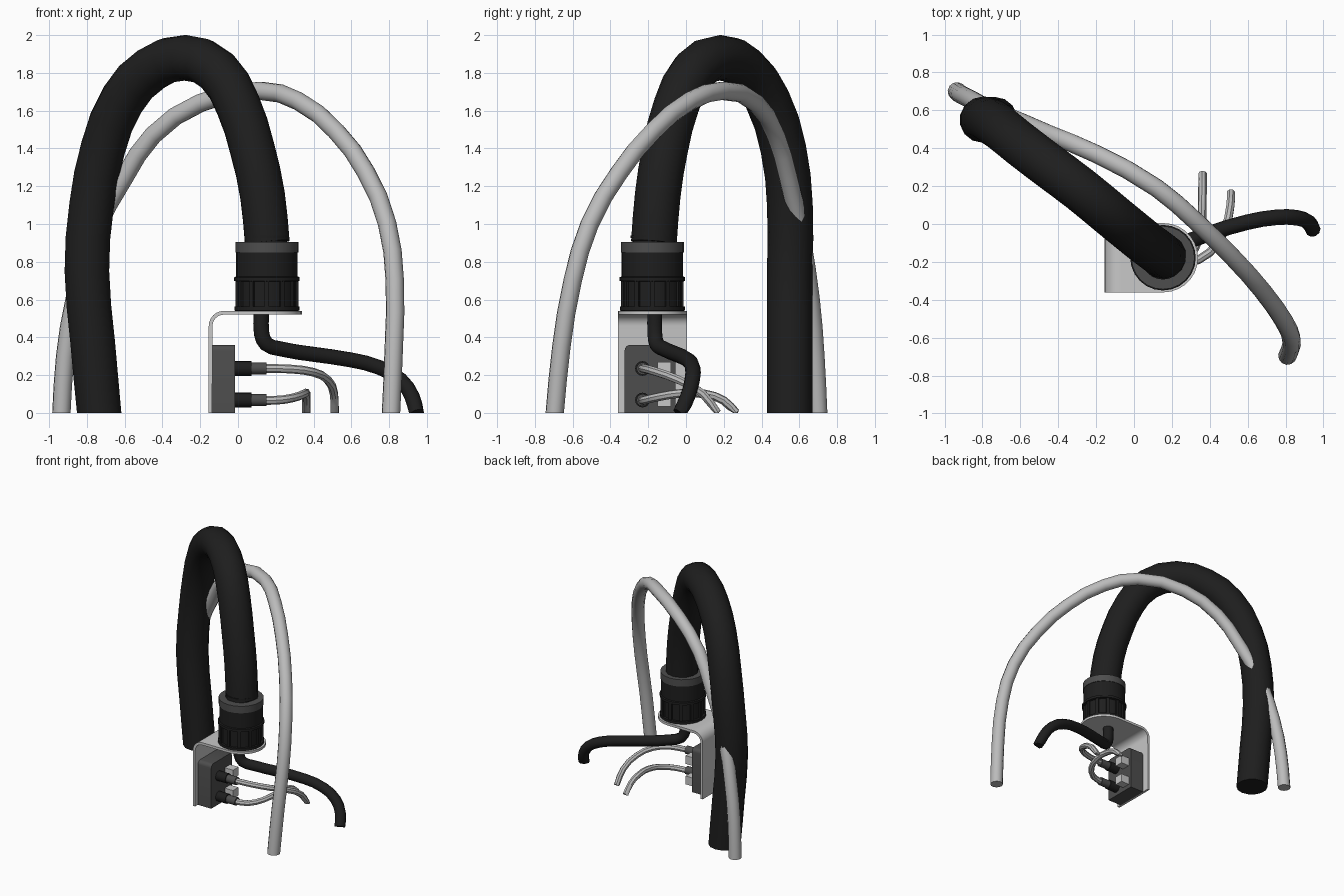
import bpy, bmesh, math
from mathutils import Vector

if "Cube" in bpy.data.objects:
    bpy.data.objects.remove(bpy.data.objects["Cube"])


def material(name, v):
    m = bpy.data.materials.new(name)
    m.diffuse_color = (v, v, v, 1)
    m.use_nodes = True
    m.node_tree.nodes["Principled BSDF"].inputs["Base Color"].default_value = m.diffuse_color
    return m


BLACK = material("black rubber", 0.013)
GREY = material("dark grey", 0.075)
LIGHT = material("light grey plastic", 0.50)
METAL = material("pale metal", 0.58)


def finish(ob, mat, smooth=True):
    ob.data.materials.clear()
    ob.data.materials.append(mat)
    bpy.ops.object.select_all(action='DESELECT')
    ob.select_set(True)
    bpy.context.view_layer.objects.active = ob
    if smooth:
        bpy.ops.object.shade_smooth_by_angle(angle=math.radians(40))
    return ob


def from_bmesh(name, bm, mat, smooth=True):
    bmesh.ops.recalc_face_normals(bm, faces=bm.faces)
    me = bpy.data.meshes.new(name)
    bm.to_mesh(me)
    bm.free()
    ob = bpy.data.objects.new(name, me)
    bpy.context.collection.objects.link(ob)
    return finish(ob, mat, smooth)


def tube(name, pts, r, mat, res=4):
    """Round hose through the points, cut flat at the floor."""
    cu = bpy.data.curves.new(name, 'CURVE')
    cu.dimensions = '3D'
    cu.bevel_depth, cu.bevel_resolution = r, res
    cu.use_fill_caps = True
    cu.resolution_u = 2
    sp = cu.splines.new('BEZIER')
    sp.bezier_points.add(len(pts) - 1)
    for bp, p in zip(sp.bezier_points, pts):
        bp.co = p
        bp.handle_left_type = bp.handle_right_type = 'AUTO'
    ob = bpy.data.objects.new(name, cu)
    bpy.context.collection.objects.link(ob)
    bpy.ops.object.select_all(action='DESELECT')
    ob.select_set(True)
    bpy.context.view_layer.objects.active = ob
    bpy.ops.object.convert(target='MESH')
    ob = bpy.context.view_layer.objects.active
    for v in ob.data.vertices:
        if v.co.z < 0.012:
            v.co.z = 0
    return finish(ob, mat)


def lathe(name, profile, centre, mat, axis='Z', n=24):
    """Closed solid of revolution from (radius, height) pairs."""
    bm = bmesh.new()
    rings = []
    for r, h in profile:
        ring = []
        for i in range(n):
            a = 2 * math.pi * i / n
            c, s = r * math.cos(a), r * math.sin(a)
            p = Vector((c, s, h)) if axis == 'Z' else Vector((h, c, s))
            ring.append(bm.verts.new(p + Vector(centre)))
        rings.append(ring)
    for a, b in zip(rings, rings[1:]):
        for i in range(n):
            bm.faces.new((a[i], a[(i + 1) % n], b[(i + 1) % n], b[i]))
    bm.faces.new(rings[0])
    bm.faces.new(rings[-1])
    return from_bmesh(name, bm, mat)


def box(name, lo, hi, mat):
    bm = bmesh.new()
    bmesh.ops.create_cube(bm, size=1)
    for v in bm.verts:
        v.co = Vector([l + (h - l) * (c + 0.5) for l, h, c in zip(lo, hi, v.co)])
    return from_bmesh(name, bm, mat, False)


def prism(name, outline, offset, mat):
    """Extrude a flat outline along an offset."""
    bm = bmesh.new()
    f = bm.faces.new([bm.verts.new(p) for p in outline])
    ext = bmesh.ops.extrude_face_region(bm, geom=[f])
    bmesh.ops.translate(bm, vec=offset,
                        verts=[v for v in ext['geom'] if isinstance(v, bmesh.types.BMVert)])
    return from_bmesh(name, bm, mat)


def arc(cx, cy, r, a0, a1, n):
    return [(cx + r * math.cos(math.radians(a0 + (a1 - a0) * i / n)),
             cy + r * math.sin(math.radians(a0 + (a1 - a0) * i / n))) for i in range(n + 1)]


# Large hoses
tube("main_hose", [(-.735, .55, 0), (-.77, .55, .38), (-.80, .55, .75), (-.775, .55, 1.1),
                   (-.715, .515, 1.4), (-.61, .43, 1.66), (-.46, .315, 1.82), (-.28, .18, 1.88),
                   (-.11, .04, 1.81), (0, -.05, 1.63), (.075, -.11, 1.4), (.13, -.15, 1.15),
                   (.155, -.17, .9)], .121, BLACK, 5)
tube("pale_hose", [(-.935, .70, 0), (-.915, .685, .3), (-.865, .66, .6), (-.77, .61, .93),
                   (-.60, .54, 1.25), (-.45, .475, 1.47), (-.2, .37, 1.64), (.12, .19, 1.705),
                   (.32, .02, 1.65), (.52, -.175, 1.49), (.68, -.355, 1.27), (.79, -.51, 1.0),
                   (.83, -.60, .7), (.825, -.66, .35), (.81, -.695, 0)], .049, LIGHT)

# Hose coupling
CX, CY = .153, -.178
lathe("coupling_body", [(.165, .54), (.172, .542), (.172, .562), (.155, .563), (.155, .695),
                        (.173, .698), (.173, .718), (.163, .722), (.163, .85)],
      (CX, CY, 0), BLACK)
lathe("coupling_collar", [(.167, .848), (.167, .905)], (CX, CY, 0), GREY)
lathe("coupling_neck", [(.105, .9), (.105, .925), (.115, .927), (.115, .94)], (CX, CY, 0), BLACK)
for i in range(12):
    rib = box("coupling_rib", (.148, -.012, .56), (.166, .012, .70), BLACK)
    rib.location = (CX, CY, 0)
    rib.rotation_euler.z = 2 * math.pi * i / 12

# Bent bracket: rounded shelf, bend and upright
Y0, Y1, BX = -.361, .005, -.06
shelf = [(BX, Y0)] + arc(.155, CY, .183, -90, 90, 14) + [(BX, Y1)]
prism("bracket_shelf", [(x, y, .52) for x, y in shelf], (0, 0, .02), METAL)
bend = ([(BX, .54)] + arc(-.075, .46, .08, 90, 180, 6) + [(-.155, 0), (-.137, 0)]
        + arc(-.075, .46, .06, 180, 90, 6) + [(BX, .52)])
prism("bracket_upright", [(x, Y0, z) for x, z in bend], (0, Y1 - Y0, 0), METAL)

# Terminal block with rounded top corners
block = ([(-.325, 0)] + arc(-.295, .33, .03, 180, 90, 4) + arc(-.085, .33, .03, 90, 0, 4)
         + [(-.055, 0)])
prism("terminal_block", [(-.138, y, z) for y, z in block], (.123, 0, 0), GREY)

# Plugs and spare terminals, two rows
for z in (.068, .235):
    lathe("plug_base", [(.039, -.02), (.039, .072)], (0, -.23, z), BLACK, 'X', 16)
    lathe("plug_sleeve", [(.032, .07), (.032, .152)], (0, -.23, z), GREY, 'X', 16)
    box("spare_terminal", (-.02, -.15, z - .034), (.06, -.08, z + .034), METAL)

# Thin leads and the black cable under the shelf
tube("upper_lead", [(.14, -.23, .235), (.28, -.21, .232), (.4, -.15, .215), (.475, -.04, .175),
                    (.508, .09, .1), (.512, .165, 0)], .023, LIGHT, 2)
tube("lower_lead", [(.14, -.23, .065), (.24, -.21, .07), (.32, -.13, .088), (.355, -.02, .104),
                    (.36, .1, .1), (.362, .2, .065), (.362, .265, 0)], .023, LIGHT, 2)
tube("black_cable", [(.125, -.165, .53), (.125, -.165, .42), (.15, -.155, .365),
                     (.22, -.12, .34), (.4, -.05, .31), (.6, .01, .28), (.75, .035, .24),
                     (.86, .033, .175), (.92, .01, .09), (.945, -.03, 0)], .041, BLACK, 3)
